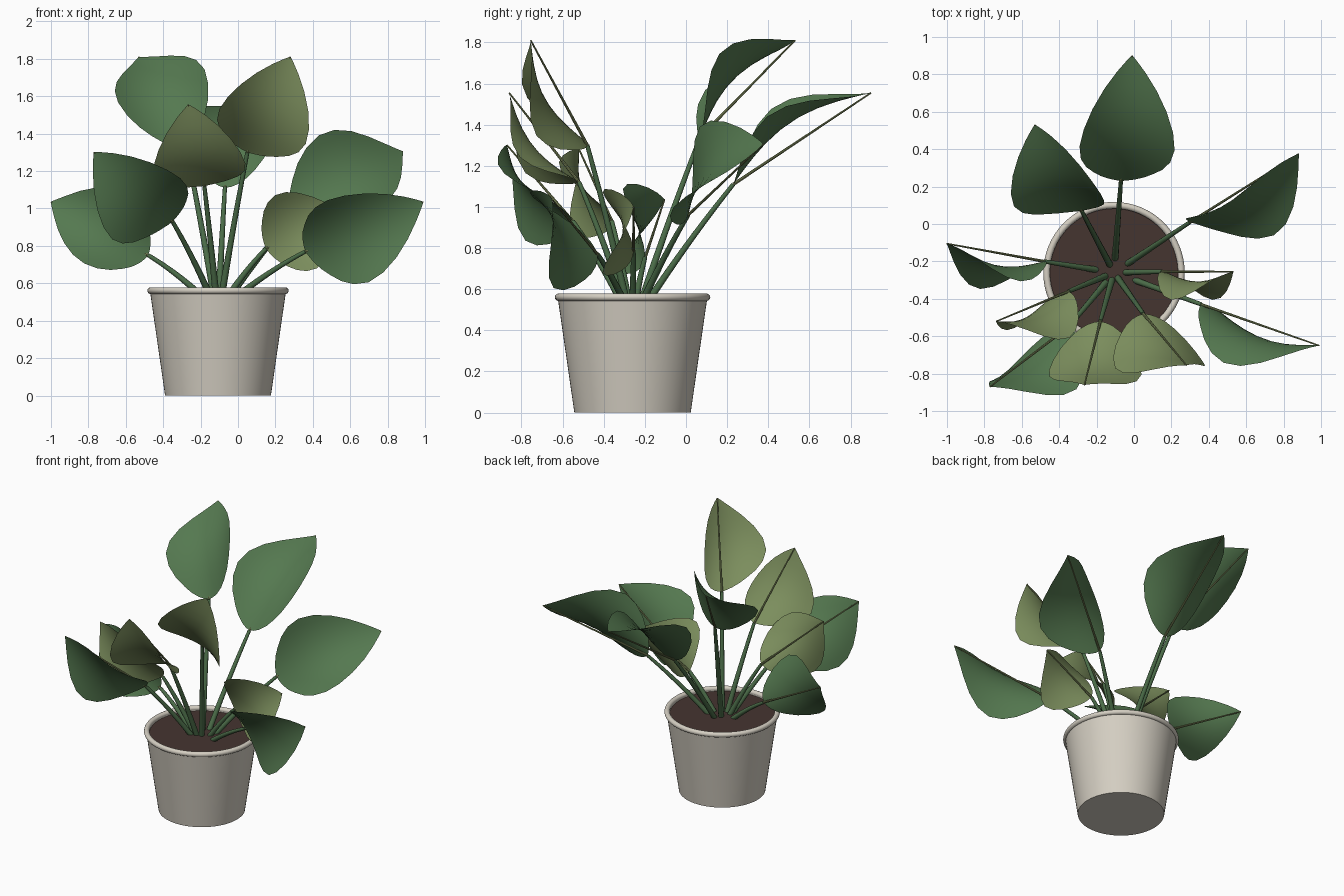
import bpy, bmesh, math
from mathutils import Vector

if "Cube" in bpy.data.objects:
    bpy.data.objects.remove(bpy.data.objects["Cube"])

CX, CY = -0.107, -0.26


def material(name, rgb):
    m = bpy.data.materials.new(name)
    m.diffuse_color = (*rgb, 1)
    m.use_nodes = True
    m.node_tree.nodes["Principled BSDF"].inputs["Base Color"].default_value = m.diffuse_color
    return m


GREEN = material("leaf_green", (0.09, 0.19, 0.08))
OLIVE = material("leaf_olive", (0.20, 0.27, 0.11))
STEM = material("stem_green", (0.07, 0.15, 0.065))
RIB = material("rib_olive", (0.2, 0.24, 0.1))
CERAMIC = material("ceramic", (0.66, 0.62, 0.54))
SOIL = material("soil", (0.06, 0.035, 0.03))


def make(name, verts, faces, mat):
    me = bpy.data.meshes.new(name)
    me.from_pydata(verts, [], faces)
    me.materials.append(mat)
    ob = bpy.data.objects.new(name, me)
    bpy.context.collection.objects.link(ob)
    bm = bmesh.new()
    bm.from_mesh(me)
    bmesh.ops.remove_doubles(bm, verts=bm.verts, dist=1e-5)
    bm.to_mesh(me)
    bm.free()
    bpy.ops.object.select_all(action='DESELECT')
    ob.select_set(True)
    bpy.context.view_layer.objects.active = ob
    bpy.ops.object.shade_smooth_by_angle(angle=math.radians(40))
    return ob


def lathe(name, profile, mat, n=64):
    verts = [(CX + r * math.cos(2 * math.pi * i / n), CY + r * math.sin(2 * math.pi * i / n), z)
             for r, z in profile for i in range(n)]
    faces = [(k * n + i, k * n + (i + 1) % n, (k + 1) * n + (i + 1) % n, (k + 1) * n + i)
             for k in range(len(profile) - 1) for i in range(n)]
    return make(name, verts, faces, mat)


def tube(name, pts, r0, r1, mat, n=10):
    verts, faces = [], []
    for k, p in enumerate(pts):
        d = pts[min(k + 1, len(pts) - 1)] - pts[max(k - 1, 0)]
        q = Vector((0, 0, 1)).rotation_difference(d)
        r = r0 + (r1 - r0) * k / (len(pts) - 1)
        verts += [p + q @ Vector((r * math.cos(2 * math.pi * i / n), r * math.sin(2 * math.pi * i / n), 0))
                  for i in range(n)]
    for k in range(len(pts) - 1):
        faces += [(k * n + i, k * n + (i + 1) % n, (k + 1) * n + (i + 1) % n, (k + 1) * n + i) for i in range(n)]
    faces += [tuple(reversed(range(n))), tuple(range(len(verts) - n, len(verts)))]
    return make(name, verts, faces, mat)


# Leaf outline: fraction along the leaf, fraction of half width
OUTLINE = [(0, 0.0), (0.01, 0.13), (0.03, 0.28), (0.07, 0.46), (0.12, 0.61), (0.2, 0.8), (0.3, 0.94),
           (0.42, 1.0), (0.55, 0.94), (0.68, 0.78), (0.8, 0.55), (0.9, 0.3), (0.96, 0.13), (1, 0.01)]


def leaf(name, base, tip, half, mat):
    base, tip = Vector(base), Vector(tip)
    d = tip - base
    L = d.length
    q = Vector((0, 0, 1)).rotation_difference(d)
    m = 12
    verts, faces = [], []
    for t, w in OUTLINE:
        for j in range(m + 1):
            s = -1 + 2 * j / m
            # lengthwise arch plus crosswise cupping
            y = -0.12 * L * math.sin(math.pi * t) - 0.1 * (s * w) ** 2
            verts.append(base + q @ Vector((s * w * half, y, t * L)))
    for k in range(len(OUTLINE) - 1):
        for j in range(m):
            a = k * (m + 1) + j
            faces.append((a, a + 1, a + m + 2, a + m + 1))
    make(name + "_blade", verts, faces, mat)
    # straight midrib
    tube(name + "_midrib", [base, tip], 0.008, 0.004, RIB, 8)
    # gently bowed stem from below the soil
    root = Vector((CX, CY, 0.47))
    root += Vector((base.x - CX, base.y - CY, 0)) * 0.06
    ctrl = (root + base) / 2 + Vector((0, 0, 0.035))
    pts = [root * (1 - u) ** 2 + ctrl * 2 * u * (1 - u) + base * u * u for u in [i / 10 for i in range(11)]]
    tube(name + "_stem", pts, 0.019, 0.011, STEM)


# Pot shell, rolled rim and soil
lathe("pot", [(0, 0), (0.283, 0), (0.364, 0.56), (0.345, 0.565), (0.335, 0.5)], CERAMIC)
lathe("pot_rim", [(0.36 + 0.018 * math.cos(a), 0.561 + 0.018 * math.sin(a))
                  for a in [2 * math.pi * i / 14 for i in range(15)]], CERAMIC)
lathe("soil", [(0, 0.55), (0.342, 0.55), (0.338, 0.51)], SOIL)

# Leaves: base, tip, half width
LEAVES = [
    ("back_leaf", (-0.07, 0.23, 1.11), (-0.01, 0.90, 1.555), 0.255, GREEN),
    ("back_left_leaf", (-0.28, 0.07, 1.34), (-0.53, 0.53, 1.81), 0.25, GREEN),
    ("back_right_leaf", (0.30, 0.01, 0.96), (0.88, 0.375, 1.305), 0.26, GREEN),
    ("front_right_leaf", (0.36, -0.43, 0.77), (0.99, -0.65, 1.035), 0.25, GREEN),
    ("left_leaf", (-0.48, -0.20, 0.75), (-1.0, -0.105, 1.035), 0.22, GREEN),
    ("front_left_leaf", (-0.35, -0.55, 0.93), (-0.77, -0.87, 1.30), 0.25, GREEN),
    ("front_tall_leaf", (0.05, -0.48, 1.30), (0.28, -0.755, 1.81), 0.25, OLIVE),
    ("front_leaf", (-0.18, -0.52, 1.12), (-0.265, -0.86, 1.555), 0.25, OLIVE),
    ("inner_left_leaf", (-0.35, -0.36, 0.93), (-0.735, -0.52, 1.28), 0.21, OLIVE),
    ("inner_right_leaf", (0.15, -0.255, 0.785), (0.53, -0.255, 1.0), 0.225, OLIVE),
]
for spec in LEAVES:
    leaf(*spec)
